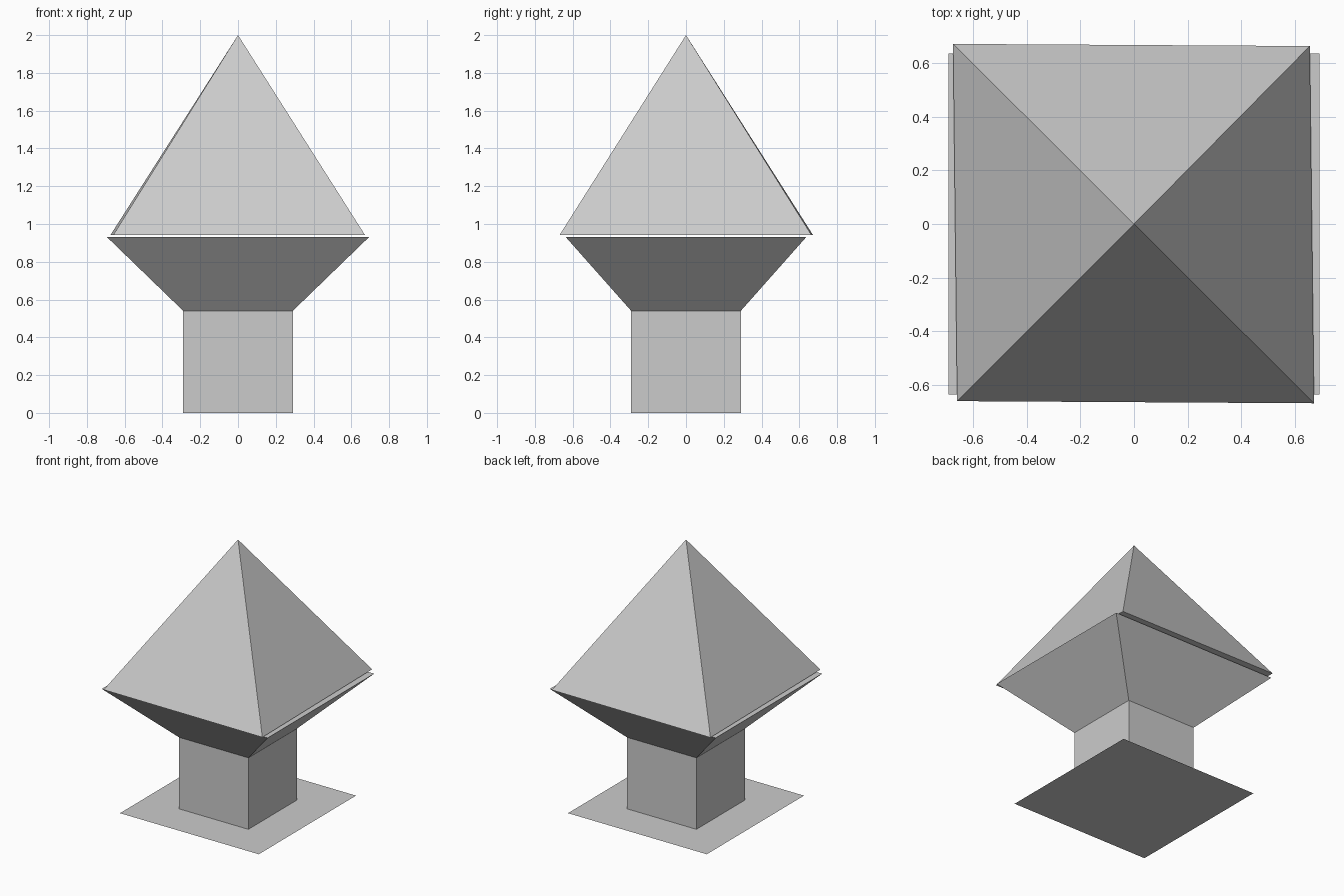
import bpy, bmesh

if "Cube" in bpy.data.objects:
    bpy.data.objects.remove(bpy.data.objects["Cube"])


def loft(name, rings, apex=None, caps=True):
    """Join four-cornered rings of points with flat faces."""
    bm = bmesh.new()
    loops = [[bm.verts.new(p) for p in ring] for ring in rings]
    for low, high in zip(loops, loops[1:]):
        for i in range(4):
            j = (i + 1) % 4
            bm.faces.new((low[i], low[j], high[j], high[i]))
    if caps:
        bm.faces.new(loops[0][::-1])
    if apex:
        tip = bm.verts.new(apex)
        for i in range(4):
            bm.faces.new((loops[-1][i], loops[-1][(i + 1) % 4], tip))
    else:
        bm.faces.new(loops[-1])
    mesh = bpy.data.meshes.new(name)
    bm.to_mesh(mesh)
    bm.free()
    obj = bpy.data.objects.new(name, mesh)
    bpy.context.collection.objects.link(obj)
    return obj


def rect(x, y, z):
    return [(-x, -y, z), (x, -y, z), (x, y, z), (-x, y, z)]


# Flat square ground plate
loft("base_plate", [rect(0.58, 0.58, 0)], caps=False)

# Square post flaring out into the eaves
loft("post_and_flare", [rect(0.29, 0.29, 0), rect(0.29, 0.29, 0.54),
                        rect(0.693, 0.636, 0.93)])

# Pyramid roof, slightly twisted, floating just above the flare
roof_corners = [(-0.66, -0.661, 0.942), (0.672, -0.669, 0.942),
                (0.656, 0.664, 0.942), (-0.675, 0.672, 0.942)]
loft("roof", [roof_corners], apex=(0, 0, 2))
